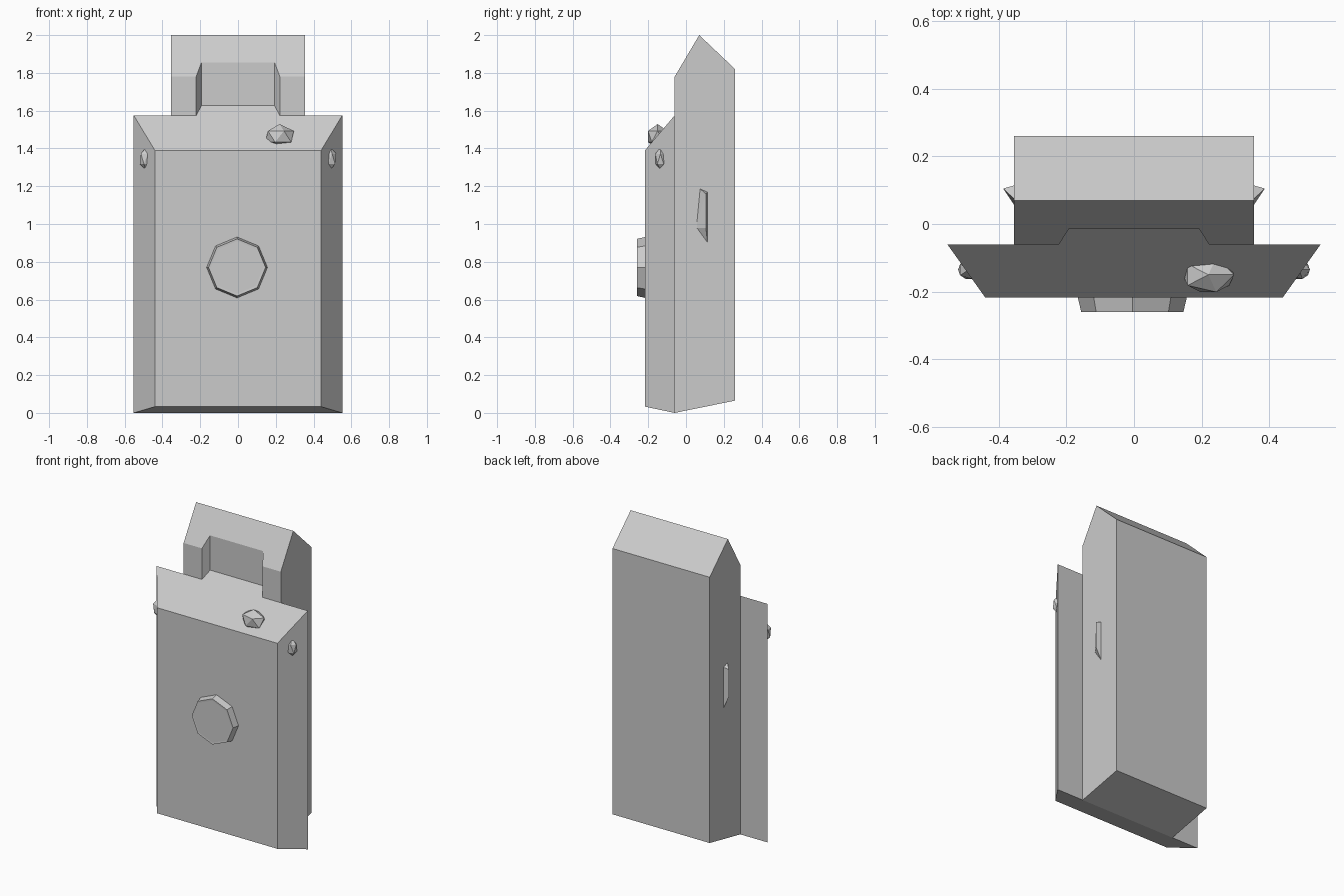
import bpy, bmesh, math
from mathutils import Matrix

if "Cube" in bpy.data.objects:
    bpy.data.objects.remove(bpy.data.objects["Cube"])


def finish(bm, name):
    bmesh.ops.recalc_face_normals(bm, faces=bm.faces)
    me = bpy.data.meshes.new(name)
    bm.to_mesh(me)
    bm.free()
    ob = bpy.data.objects.new(name, me)
    bpy.context.collection.objects.link(ob)
    return ob


def loft(name, a, b):
    """Closed solid between two matching outlines."""
    bm = bmesh.new()
    va = [bm.verts.new(p) for p in a]
    vb = [bm.verts.new(p) for p in b]
    bm.faces.new(va)
    bm.faces.new(vb[::-1])
    n = len(a)
    for i in range(n):
        j = (i + 1) % n
        bm.faces.new((va[i], vb[i], vb[j], va[j]))
    return finish(bm, name)


def gem(name, loc, scale, rot=0):
    bm = bmesh.new()
    bmesh.ops.create_icosphere(bm, subdivisions=1, radius=1)
    m = Matrix.Translation(loc) @ Matrix.Diagonal((*scale, 1)) @ Matrix.Rotation(rot, 4, 'Z')
    bmesh.ops.transform(bm, matrix=m, verts=bm.verts)
    return finish(bm, name)


# Rear block: side profile extruded across x
profile = [(-0.06, 0), (0.26, 0.065), (0.26, 1.82), (0.07, 2.0), (-0.06, 1.78)]
block = loft("rear_block", [(-0.355, y, z) for y, z in profile],
             [(0.355, y, z) for y, z in profile])

# Notch cut in its upper front; the floor continues the plate's top bevel
plan = [(-0.247, -0.1, 1.527), (0.247, -0.1, 1.527),
        (0.193, -0.015, 1.627), (-0.193, -0.015, 1.627)]
cutter = loft("notch_cutter", plan, [(x, y, 2.1) for x, y, z in plan])
cutter.hide_render = True
cutter.hide_viewport = True
cutter.display_type = 'WIRE'
mod = block.modifiers.new("notch", 'BOOLEAN')
mod.operation = 'DIFFERENCE'
mod.solver = 'EXACT'
mod.object = cutter
bpy.context.view_layer.objects.active = block
bpy.ops.object.modifier_apply(modifier=mod.name)
bpy.data.objects.remove(cutter)


# Bevelled front plate
def rect(x, y, z0, z1):
    return [(-x, y, z0), (x, y, z0), (x, y, z1), (-x, y, z1)]


loft("front_plate", rect(0.44, -0.217, 0.033, 1.39), rect(0.552, -0.06, 0, 1.575))

# Octagonal button with a fine inset on its face
bm = bmesh.new()
bmesh.ops.create_cone(bm, cap_ends=True, segments=8, radius1=0.164, radius2=0.151, depth=0.055)
cap = max(bm.faces, key=lambda f: f.calc_center_median().z)
bmesh.ops.inset_region(bm, faces=[cap], thickness=0.012, depth=-0.001)
m = Matrix.Translation((-0.005, -0.2325, 0.77)) @ Matrix.Rotation(math.pi / 2, 4, 'X')
bmesh.ops.transform(bm, matrix=m, verts=bm.verts)
finish(bm, "button")

# Faceted stud on the top bevel
gem("top_stud", (0.22, -0.15, 1.463), (0.085, 0.06, 0.066))

# Mirrored studs on the side bevels and fins on the rear block
fin = [(0.35, 0.05, 0.98), (0.35, 0.07, 1.19), (0.35, 0.115, 1.17), (0.35, 0.115, 0.89),
       (0.387, 0.105, 0.98), (0.387, 0.105, 1.16)]
for side, s in (("left", -1), ("right", 1)):
    gem(side + "_stud", (s * 0.488, -0.135, 1.345), (0.036, 0.032, 0.06))
    bm = bmesh.new()
    for x, y, z in fin:
        bm.verts.new((s * x, y, z))
    bmesh.ops.convex_hull(bm, input=bm.verts)
    finish(bm, side + "_fin")
